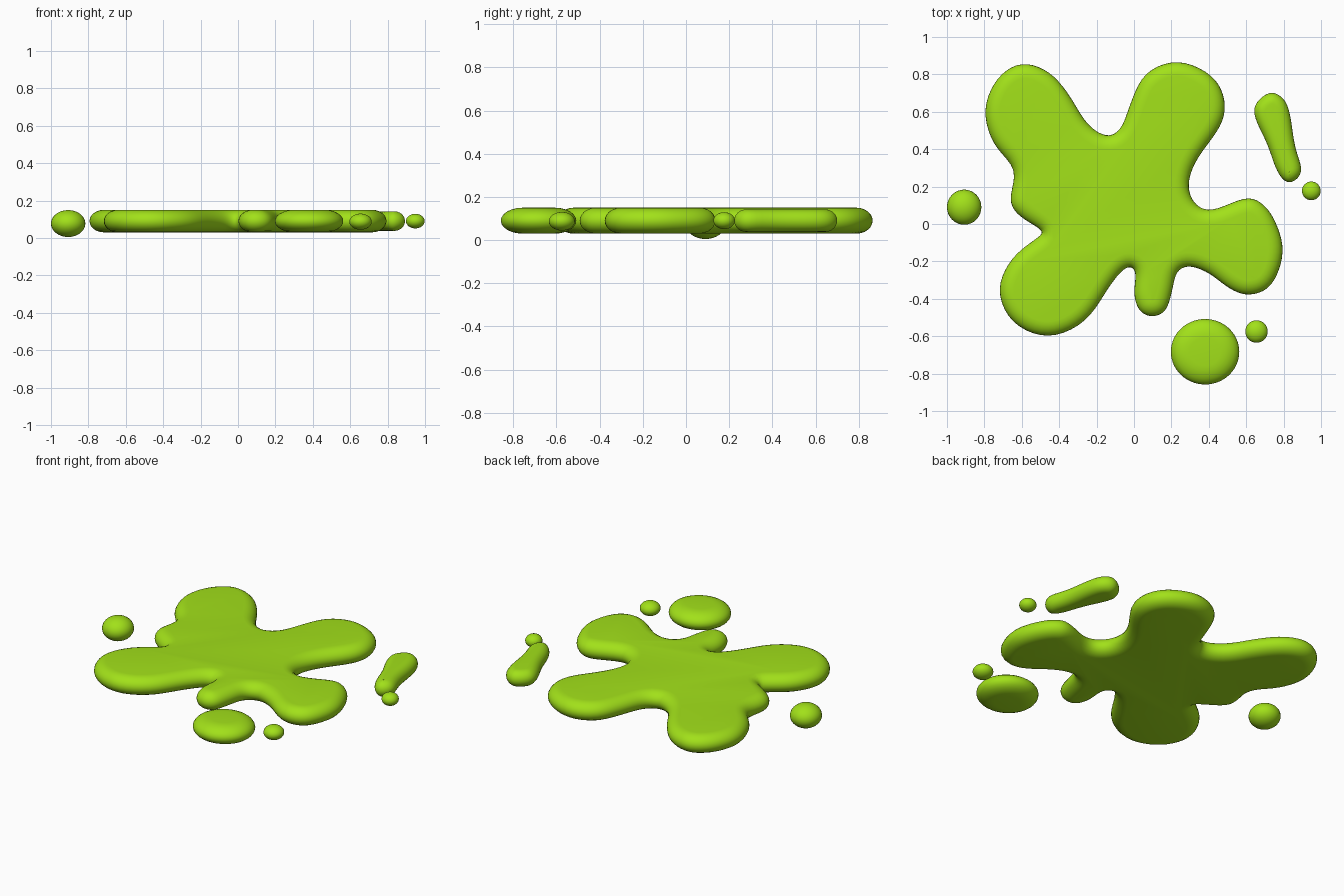
import bpy, bmesh, math
from mathutils import Vector

if "Cube" in bpy.data.objects:
    bpy.data.objects.remove(bpy.data.objects["Cube"])

slime = bpy.data.materials.new("slime_green")
slime.diffuse_color = (0.36, 0.75, 0.01, 1)
slime.use_nodes = True
slime.node_tree.nodes["Principled BSDF"].inputs["Base Color"].default_value = slime.diffuse_color


def finish(obj):
    obj.data.materials.append(slime)
    for p in obj.data.polygons:
        p.use_smooth = True


def smooth_loop(pts, steps=5):
    """Closed Catmull-Rom curve, lightly relaxed."""
    pts = [Vector(p) for p in pts]
    n, out = len(pts), []
    for i in range(n):
        a, b, c, d = (pts[(i + k) % n] for k in (-1, 0, 1, 2))
        for s in range(steps):
            t = s / steps
            out.append(0.5 * (2 * b + (c - a) * t + (2 * a - 5 * b + 4 * c - d) * t * t
                              + (3 * b - a - 3 * c + d) * t ** 3))
    for _ in range(4):
        out = [0.25 * out[i - 1] + 0.5 * p + 0.25 * out[(i + 1) % len(out)]
               for i, p in enumerate(out)]
    return out


def puddle(name, outline, rim, half, z, rings=12):
    """Flat slab with a fully rounded rim."""
    loop = smooth_loop(outline)
    n = len(loop)
    bm = bmesh.new()
    layers = []
    for k in range(rings + 1):
        a = -math.pi / 2 + math.pi * k / rings
        inset = rim * (1 - math.cos(a))
        ring = []
        for i, p in enumerate(loop):
            t = (loop[(i + 1) % n] - loop[i - 1]).normalized()
            q = p + Vector((-t.y, t.x)) * inset
            ring.append(bm.verts.new((q.x, q.y, z + half * math.sin(a))))
        layers.append(ring)
    for lo, hi in zip(layers, layers[1:]):
        for i in range(n):
            j = (i + 1) % n
            bm.faces.new((lo[i], lo[j], hi[j], hi[i]))
    bm.faces.new(layers[-1])
    bm.faces.new(layers[0][::-1])
    me = bpy.data.meshes.new(name)
    bm.to_mesh(me)
    bm.free()
    obj = bpy.data.objects.new(name, me)
    bpy.context.collection.objects.link(obj)
    finish(obj)


def droplet(name, loc, radii):
    bpy.ops.mesh.primitive_uv_sphere_add(segments=32, ring_count=16, radius=1, location=loc)
    obj = bpy.context.object
    obj.name = name
    obj.scale = radii
    finish(obj)


# main splat, outline counter-clockwise from the top-left lobe
puddle("main_splat", [
    (-.60, .86), (-.73, .78), (-.80, .61), (-.75, .425), (-.635, .29), (-.665, .13),
    (-.61, .04), (-.49, -.035), (-.525, -.08), (-.65, -.18), (-.725, -.35), (-.65, -.525),
    (-.46, -.605), (-.26, -.52), (-.14, -.345), (-.065, -.25), (-.015, -.23), (.01, -.27),
    (.0, -.375), (.03, -.465), (.10, -.495), (.172, -.46), (.205, -.35), (.23, -.255),
    (.30, -.225), (.405, -.265), (.51, -.345), (.615, -.38), (.735, -.33), (.80, -.15),
    (.755, .015), (.685, .11), (.59, .14), (.415, .07), (.32, .115), (.29, .22),
    (.34, .355), (.465, .525), (.485, .665), (.415, .795), (.235, .872), (.06, .805),
    (-.02, .64), (-.07, .51), (-.15, .47), (-.255, .54), (-.34, .68), (-.45, .81)],
    rim=.075, half=.06, z=.09)

# long drip on the right
puddle("long_drip", [
    (.73, .705), (.655, .65), (.645, .57), (.715, .425), (.765, .28), (.83, .217),
    (.90, .28), (.86, .41), (.835, .585), (.80, .67)], rim=.056, half=.052, z=.09)

# round blob at the front
puddle("round_blob", [(.38 + .185 * math.cos(i * math.tau / 12),
                       -.683 + .177 * math.sin(i * math.tau / 12)) for i in range(12)],
       rim=.10, half=.06, z=.09)

# loose droplets
droplet("left_droplet", (-.908, .09, .077), (.092, .094, .072))
droplet("right_droplet", (.948, .177, .09), (.05, .05, .039))
droplet("front_droplet", (.655, -.575, .087), (.06, .06, .043))
